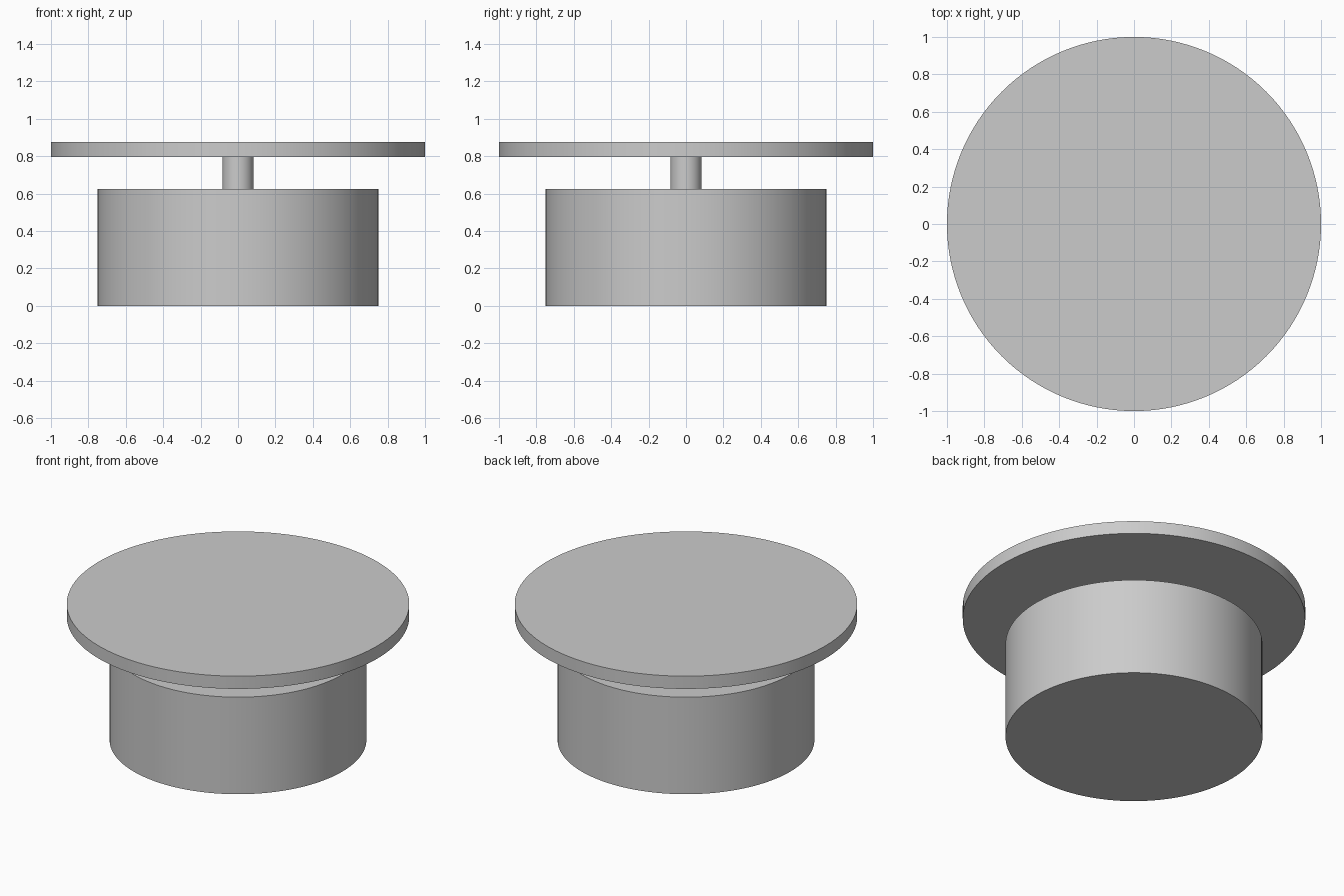
import bpy
import math

cube = bpy.data.objects.get("Cube")
if cube:
    bpy.data.objects.remove(cube, do_unlink=True)

# Single plain grey
GREY = (0.6, 0.6, 0.6, 1.0)
grey = bpy.data.materials.new("plain grey")
grey.use_nodes = True
grey.diffuse_color = GREY
grey.node_tree.nodes["Principled BSDF"].inputs["Base Color"].default_value = GREY


def disc(name, radius, bottom, top, sides):
    """Upright cylinder between two heights, smooth round its wall."""
    bpy.ops.mesh.primitive_cylinder_add(
        vertices=sides, radius=radius, depth=top - bottom,
        location=(0, 0, (bottom + top) / 2))
    part = bpy.context.object
    part.name = name
    part.data.materials.append(grey)
    bpy.ops.object.shade_smooth_by_angle(angle=math.radians(30))
    return part


# Wide drum, thin neck, broad flat top
disc("base_drum", 0.75, 0.0, 0.625, 128)
disc("neck", 0.083, 0.625, 0.8, 48)
disc("top_plate", 1.0, 0.795, 0.877, 128)
